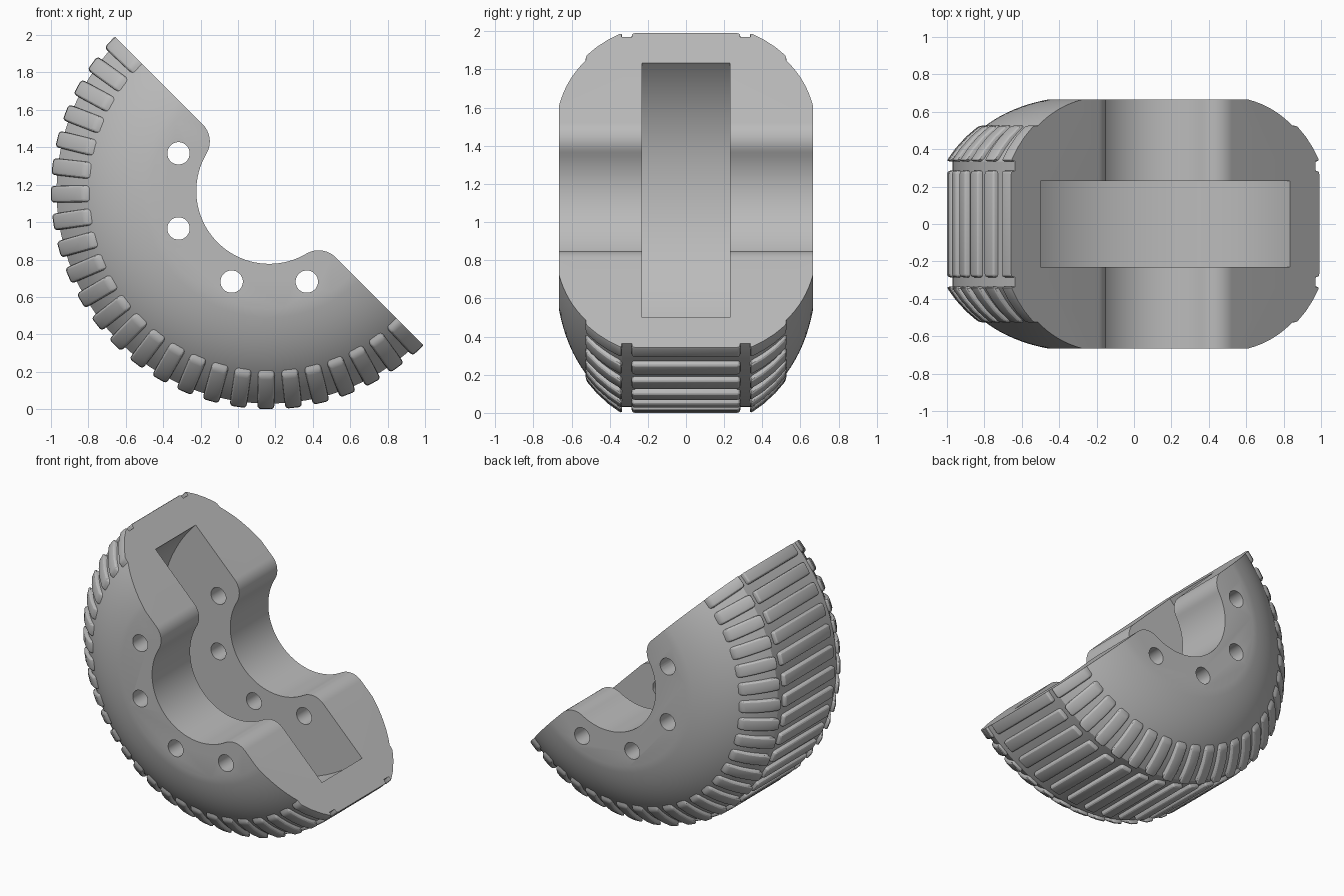
import bpy, bmesh, math
from mathutils import Vector

if "Cube" in bpy.data.objects:
    bpy.data.objects.remove(bpy.data.objects["Cube"], do_unlink=True)

CX, CZ = 0.167, 1.167          # wheel axis
CUT = math.radians(135)        # direction of the cut plane
HUB, FILLET = 0.39, 0.129

grey = bpy.data.materials.new("light_grey")
grey.use_nodes = True
grey.diffuse_color = (0.5, 0.5, 0.5, 1)
grey.node_tree.nodes["Principled BSDF"].inputs["Base Color"].default_value = (0.5, 0.5, 0.5, 1)


def polar(r, a, y, t=0.0):
    """Point at radius r, angle a, depth y, shifted t along the tangent."""
    c, s = math.cos(a), math.sin(a)
    return Vector((CX + r * c - t * s, y, CZ + r * s + t * c))


def finish(bm, name):
    bmesh.ops.recalc_face_normals(bm, faces=bm.faces)
    me = bpy.data.meshes.new(name)
    bm.to_mesh(me)
    bm.free()
    ob = bpy.data.objects.new(name, me)
    bpy.context.collection.objects.link(ob)
    me.materials.append(grey)
    return ob


def loft(bm, a, b):
    """Prism between two matching point loops."""
    va, vb = [bm.verts.new(p) for p in a], [bm.verts.new(p) for p in b]
    n = len(va)
    faces = [bm.faces.new(va), bm.faces.new(vb[::-1])]
    for i in range(n):
        j = (i + 1) % n
        faces.append(bm.faces.new((va[i], vb[i], vb[j], va[j])))
    return va + vb, faces


def prism(name, outline, depth):
    bm = bmesh.new()
    loft(bm, [(x, -depth, z) for x, z in outline], [(x, depth, z) for x, z in outline])
    return finish(bm, name)


def circle(x, z, r, n):
    return [(x + r * math.cos((i + .5) * math.tau / n), z + r * math.sin((i + .5) * math.tau / n))
            for i in range(n)]


def shoulder(t):
    """Rounded side wall as (depth, radius), t = 0 side to t = 1 tread."""
    side, mid, tread = Vector((0.665, 0.63)), Vector((0.60, 0.97)), Vector((0.335, 1.137))
    return side * (1 - t) ** 2 + mid * 2 * t * (1 - t) + tread * t * t


def smooth(ob):
    bpy.ops.object.select_all(action='DESELECT')
    ob.select_set(True)
    bpy.context.view_layer.objects.active = ob
    bpy.ops.object.shade_smooth_by_angle(angle=math.radians(25))


# Tyre body: revolved side wall and tread profile
STEPS = 120
half = [shoulder(i / 14) for i in range(15)]
profile = half + [Vector((-p.x, p.y)) for p in reversed(half)]
bm = bmesh.new()
rings = [[bm.verts.new(polar(p.y, (k + .5) * math.tau / STEPS, p.x)) for p in profile]
         for k in range(STEPS)]
for k in range(STEPS):
    a, b = rings[k], rings[(k + 1) % STEPS]
    for i in range(len(profile) - 1):
        bm.faces.new((a[i], a[i + 1], b[i + 1], b[i]))
bm.faces.new([r[0] for r in rings])
bm.faces.new([r[-1] for r in rings])
body = finish(bm, "tyre_body")

# Cutter for the open half, the hub hole and its rounded corners
fu = math.sqrt((HUB + FILLET) ** 2 - FILLET ** 2)
tilt = math.atan2(FILLET, fu)
side = [(2, -2), (2, 0)]
for i in range(13):
    a = -math.pi / 2 - (math.pi / 2 - tilt) * i / 12
    side.append((fu + FILLET * math.cos(a), FILLET + FILLET * math.sin(a)))
for i in range(1, 21):
    a = tilt + (math.pi / 2 - tilt) * i / 20
    side.append((HUB * math.cos(a), HUB * math.sin(a)))
uv = side + [(-u, v) for u, v in reversed(side[:-1])]
q = math.sqrt(0.5)
cutters = [prism("hub_cutter", [(CX - q * (u + v), CZ + q * (u - v)) for u, v in uv], 1)]

# Disc slot and four bolt holes
cutters.append(prism("slot_cutter", circle(CX, CZ, 0.943, 96), 0.23))
for k in range(4):
    p = polar(0.525, CUT + math.radians(22.5 + 45 * k), 0)
    cutters.append(prism("bolt_cutter", circle(p.x, p.z, 0.06, 24), 1))

bpy.context.view_layer.objects.active = body
for c in cutters:
    mod = body.modifiers.new("cut", 'BOOLEAN')
    mod.operation, mod.solver, mod.object = 'DIFFERENCE', 'EXACT', c
    bpy.ops.object.modifier_apply(modifier=mod.name)
for c in cutters:
    bpy.data.objects.remove(c, do_unlink=True)
smooth(body)


def lugs(name, section):
    """Rounded tread blocks of one (depth, radius) section around the half wheel."""
    out = bmesh.new()
    for k in range(-12, 13):
        a = CUT + math.pi / 2 + math.radians(7.35 * k)
        bm = bmesh.new()
        loft(bm, [polar(r, a, y, -0.045) for y, r in section],
             [polar(r, a, y, 0.045) for y, r in section])
        bmesh.ops.recalc_face_normals(bm, faces=bm.faces)
        sharp = [e for e in bm.edges if e.calc_face_angle() > 0.6]
        bmesh.ops.bevel(bm, geom=sharp, offset=0.018, segments=3, profile=0.5,
                        affect='EDGES', clamp_overlap=True)
        # Trim the end blocks flush with the cut plane
        cut = bmesh.ops.bisect_plane(bm, geom=bm.verts[:] + bm.edges[:] + bm.faces[:],
                                     plane_co=(CX, 0, CZ), plane_no=(1, 0, 1), clear_outer=True)
        edges = [g for g in cut["geom_cut"] if isinstance(g, bmesh.types.BMEdge)]
        if edges:
            bmesh.ops.holes_fill(bm, edges=edges)
        tmp = bpy.data.meshes.new("tmp")
        bm.to_mesh(tmp)
        bm.free()
        out.from_mesh(tmp)
        bpy.data.meshes.remove(tmp)
    smooth(finish(out, name))


# Tread blocks: centre row and a row on each shoulder
lugs("centre_tread", [(-0.285, 1.08), (0.285, 1.08), (0.285, 1.167), (-0.285, 1.167)])
curve = [shoulder(t) for t in (1, 0.86, 0.72, 0.57)]
for s, name in ((-1, "front_shoulder_tread"), (1, "back_shoulder_tread")):
    lugs(name, [(s * p.x, p.y + 0.034) for p in curve] + [(s * p.x, p.y - 0.06) for p in reversed(curve)])
